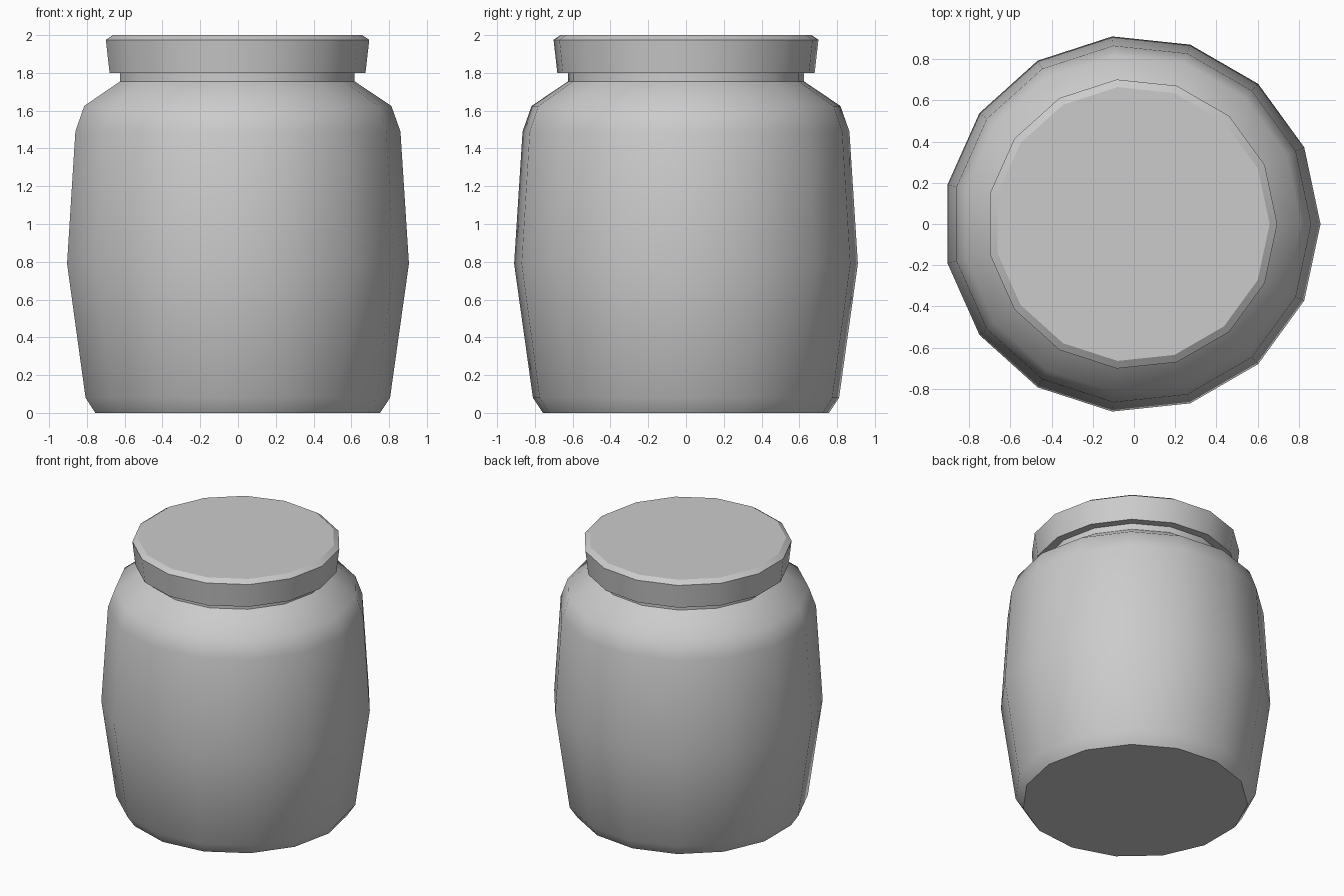
import bpy, bmesh
from math import cos, sin, pi, radians

if "Cube" in bpy.data.objects:
    bpy.data.objects.remove(bpy.data.objects["Cube"])

SIDES = 15
CENTRE_X = -0.01


def lathe(name, profile, smooth_angle, cap_bottom=False, cap_top=False):
    """Revolve (radius, z) points into a 15-sided shell."""
    bm = bmesh.new()
    rings = [[bm.verts.new((CENTRE_X + r * cos(2 * pi * i / SIDES),
                            r * sin(2 * pi * i / SIDES), z))
              for i in range(SIDES)] for r, z in profile]
    for low, high in zip(rings, rings[1:]):
        for i in range(SIDES):
            j = (i + 1) % SIDES
            bm.faces.new((low[i], low[j], high[j], high[i]))
    if cap_bottom:
        bm.faces.new(rings[0][::-1])
    if cap_top:
        bm.faces.new(rings[-1])
    mesh = bpy.data.meshes.new(name)
    bm.to_mesh(mesh)
    bm.free()
    obj = bpy.data.objects.new(name, mesh)
    bpy.context.collection.objects.link(obj)
    bpy.ops.object.select_all(action='DESELECT')
    obj.select_set(True)
    bpy.context.view_layer.objects.active = obj
    bpy.ops.object.shade_smooth_by_angle(angle=radians(smooth_angle))
    return obj


# Jar: base, bulging belly, shoulder and short neck
lathe("jar_body", [(0.762, 0), (0.815, 0.08), (0.915, 0.79), (0.87, 1.49),
                   (0.822, 1.625), (0.628, 1.755), (0.628, 1.8)],
      42, cap_bottom=True)

# Lid: underside rim, flared side, bevelled flat top
lathe("lid", [(0.628, 1.8), (0.685, 1.8), (0.705, 1.975), (0.668, 2.0)],
      30, cap_top=True)
